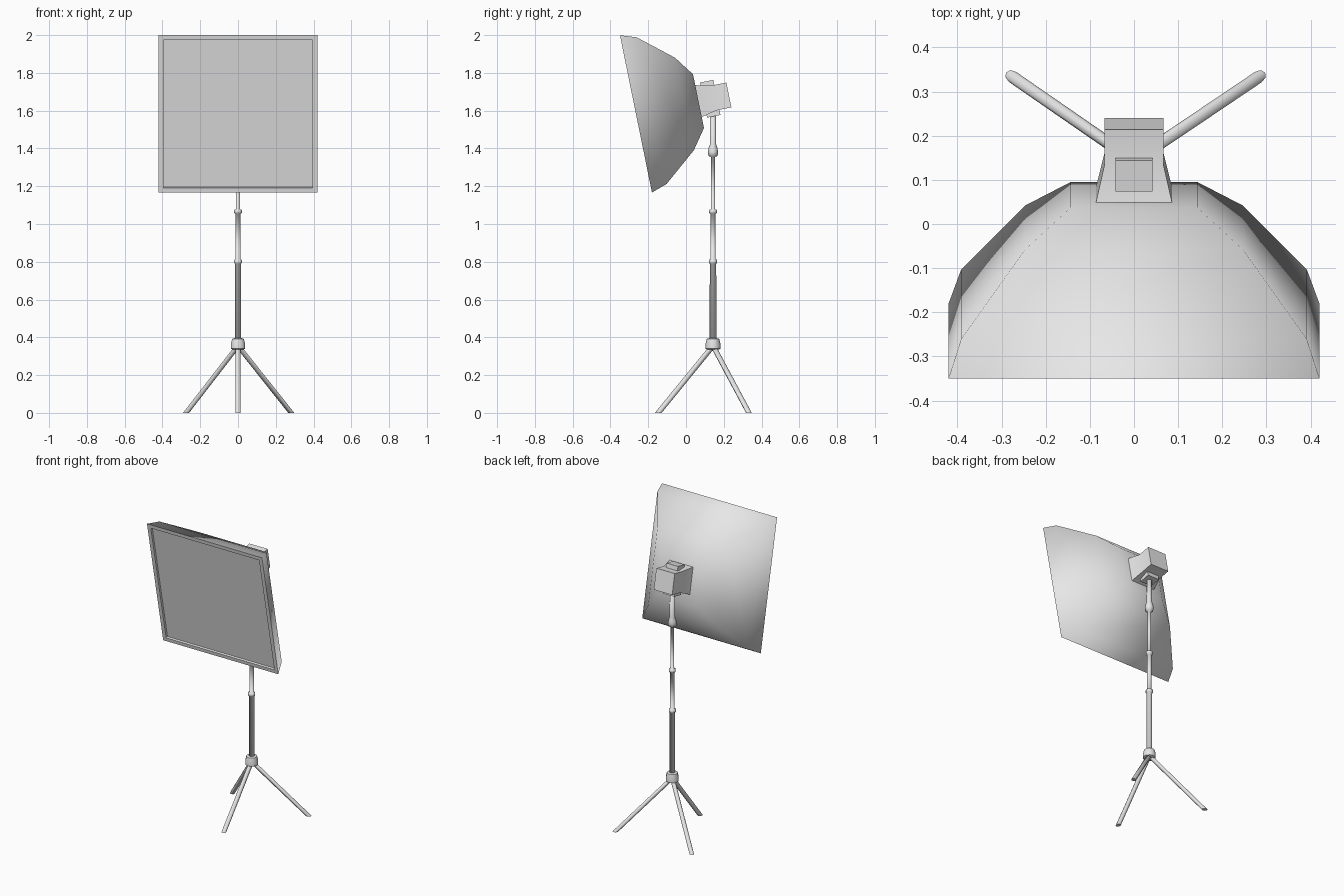
import bpy, bmesh, math
from mathutils import Matrix, Vector

cube = bpy.data.objects.get("Cube")
if cube:
    bpy.data.objects.remove(cube, do_unlink=True)

grey = bpy.data.materials.new("light_grey")
grey.use_nodes = True
colour = (0.8, 0.8, 0.8, 1)
grey.diffuse_color = colour
grey.node_tree.nodes["Principled BSDF"].inputs["Base Color"].default_value = colour

# Head frame: local y runs up the tilted front, local z runs backwards
TILT = math.radians(11.5)
s, c = math.sin(TILT), math.cos(TILT)
HEAD = Matrix(((-1, 0, 0, 0), (0, -s, c, -0.265), (0, c, s, 1.583), (0, 0, 0, 1)))
POLE_Y = 0.143


def loft(name, rings, smooth=None, matrix=Matrix(), caps=(True, True)):
    """Skin a list of equal-length point rings; smooth is an angle in degrees."""
    bm = bmesh.new()
    loops = [[bm.verts.new(matrix @ Vector(p)) for p in ring] for ring in rings]
    n = len(loops[0])
    for a, b in zip(loops, loops[1:]):
        for i in range(n):
            j = (i + 1) % n
            bm.faces.new((a[i], a[j], b[j], b[i]))
    for use, loop in zip(caps, (loops[0], loops[-1])):
        if use:
            bm.faces.new(loop)
    bmesh.ops.recalc_face_normals(bm, faces=bm.faces)
    mesh = bpy.data.meshes.new(name)
    bm.to_mesh(mesh)
    bm.free()
    mesh.materials.append(grey)
    obj = bpy.data.objects.new(name, mesh)
    bpy.context.collection.objects.link(obj)
    if smooth:
        bpy.ops.object.select_all(action='DESELECT')
        obj.select_set(True)
        bpy.context.view_layer.objects.active = obj
        bpy.ops.object.shade_smooth_by_angle(angle=math.radians(smooth))
    return obj


def square(half, depth, wide=1.0, y=0.0, tall=1.0):
    w, h = half * wide, half * tall
    return [(-w, y - h, depth), (w, y - h, depth), (w, y + h, depth), (-w, y + h, depth)]


def circle(x, y, z, r, sides=10):
    steps = [2 * math.pi * (i + 0.5) / sides for i in range(sides)]
    return [(x + r * math.cos(a), y + r * math.sin(a), z) for a in steps]


# Softbox shell, curving from the square mouth to the small back
shell = [(0, 0.425), (0.085, 0.396), (0.262, 0.25), (0.338, 0.145)]
loft("softbox_shell", [square(h, d, 0.988) for d, h in shell], 120, HEAD, (False, True))

# Front frame with the diffuser set slightly back inside it
frame = [(0, 0.425), (0, 0.4), (0.012, 0.398)]
loft("front_frame", [square(h, d, 0.988) for d, h in frame], None, HEAD, (False, False))
loft("diffuser", [square(0.398, 0.012, 0.988), square(0.21, 0.012, 0.988)], None, HEAD, (False, True))

# Lamp housing, flared where it meets the shell
housing = [(0.33, 0.088), (0.42, 0.067), (0.502, 0.067)]
loft("lamp_housing", [square(h, d) for d, h in housing], 30, HEAD)
for name, side in (("top_bracket", 1), ("bottom_bracket", -1)):
    rings = [square(0.042, d, 1, side * 0.078, 0.4) for d in (0.365, 0.437)]
    loft(name, rings, None, HEAD)

# Telescopic pole with collars, as one turned profile
pole = [(0.018, 0.37), (0.017, 0.79), (0.022, 0.793), (0.022, 0.81), (0.014, 0.813),
        (0.014, 1.055), (0.021, 1.058), (0.021, 1.075), (0.011, 1.078), (0.011, 1.355),
        (0.024, 1.36), (0.027, 1.38), (0.024, 1.4), (0.017, 1.42), (0.015, 1.6)]
loft("pole", [circle(0, POLE_Y, z, r) for r, z in pole], 120)

# Hub where the legs meet
hub = [(0.03, 0.335), (0.04, 0.34), (0.04, 0.362), (0.033, 0.392), (0.018, 0.396)]
loft("leg_hub", [circle(0, POLE_Y, z, r) for r, z in hub], 40)

# Three splayed legs, cut level at the floor
for name, fx, fy in (("front_leg", 0, -0.147), ("left_leg", 0.282, 0.333), ("right_leg", -0.275, 0.333)):
    foot = Vector((fx, fy, 0))
    top = Vector((0, POLE_Y, 0.355))
    out = Vector((fx, fy - POLE_Y, 0)).normalized()
    across = Vector((-out.y, out.x, 0))
    section = [(math.cos(k * math.pi / 4), math.sin(k * math.pi / 4)) for k in range(8)]
    rings = [[p + out * (0.018 * u) + across * (0.014 * v) for u, v in section] for p in (foot, top)]
    loft(name, rings, 50)
